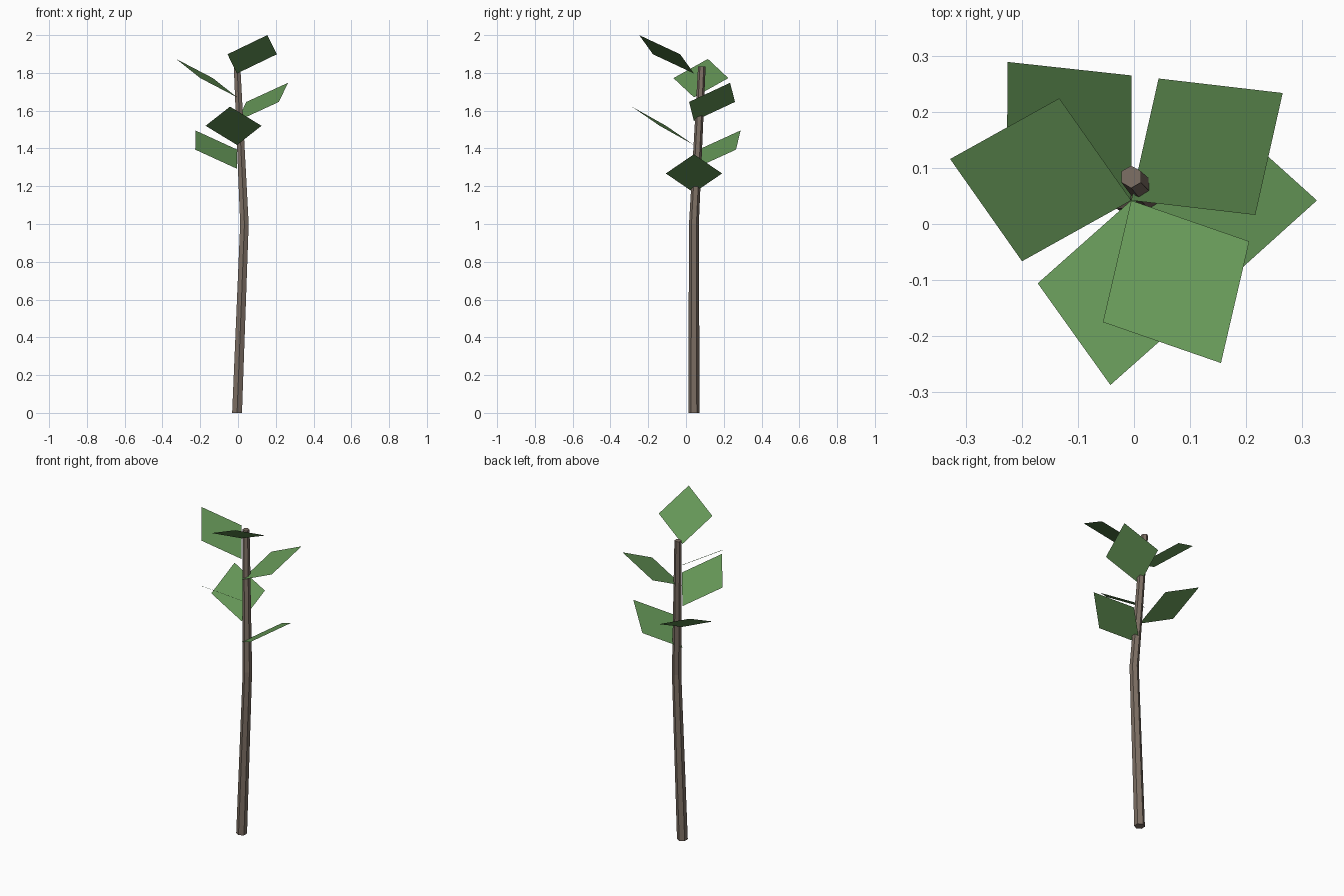
import bpy
import bmesh
from math import cos, sin, tau
from mathutils import Vector, Matrix

cube = bpy.data.objects.get("Cube")
if cube:
    bpy.data.objects.remove(cube, do_unlink=True)


def make_material(name, rgb):
    mat = bpy.data.materials.new(name)
    mat.use_nodes = True
    color = (*rgb, 1.0)
    mat.diffuse_color = color
    mat.node_tree.nodes["Principled BSDF"].inputs["Base Color"].default_value = color
    return mat


def make_object(name, bm, mat):
    mesh = bpy.data.meshes.new(name)
    bm.to_mesh(mesh)
    bm.free()
    mesh.materials.append(mat)
    obj = bpy.data.objects.new(name, mesh)
    bpy.context.collection.objects.link(obj)
    return obj


bark = make_material("brown bark", (0.205, 0.16, 0.128))
green = make_material("leaf green", (0.13, 0.305, 0.095))

ROOT = Vector((-0.005, 0.042, 0))
SIDES = 6

# Stem: tapered hexagonal tube with one bend, as centre and radius per ring
rings = [
    (ROOT, 0.03),
    (Vector((0.034, 0.042, 1.0)), 0.026),
    (Vector((-0.005, 0.084, 1.835)), 0.02),
]
bm = bmesh.new()
loops = []
for centre, radius in rings:
    angles = [tau * (i + 0.5) / SIDES for i in range(SIDES)]
    loops.append([bm.verts.new(centre + radius * Vector((cos(a), sin(a), 0)))
                  for a in angles])
for low, high in zip(loops, loops[1:]):
    for i in range(SIDES):
        j = (i + 1) % SIDES
        bm.faces.new((low[i], low[j], high[j], high[i]))
bm.faces.new(loops[0][::-1])
bm.faces.new(loops[-1])
make_object("stem", bm, bark)

# Leaves: rising diamonds that spiral up around the root axis
LENGTH, RISE, HALF_WIDTH = 0.331, 0.203, 0.149
diamond = [
    (0, 0, 0),
    (LENGTH / 2, -HALF_WIDTH, RISE / 2),
    (LENGTH, 0, RISE),
    (LENGTH / 2, HALF_WIDTH, RISE / 2),
]
for n in range(6):
    turn = Matrix.Rotation(2.3 * n, 4, "Z")
    base = ROOT + Vector((0, 0, 1.166 + 0.1262 * n))
    bm = bmesh.new()
    bm.faces.new([bm.verts.new(base + turn @ Vector(p)) for p in diamond])
    make_object(f"leaf_{n + 1}", bm, green)
